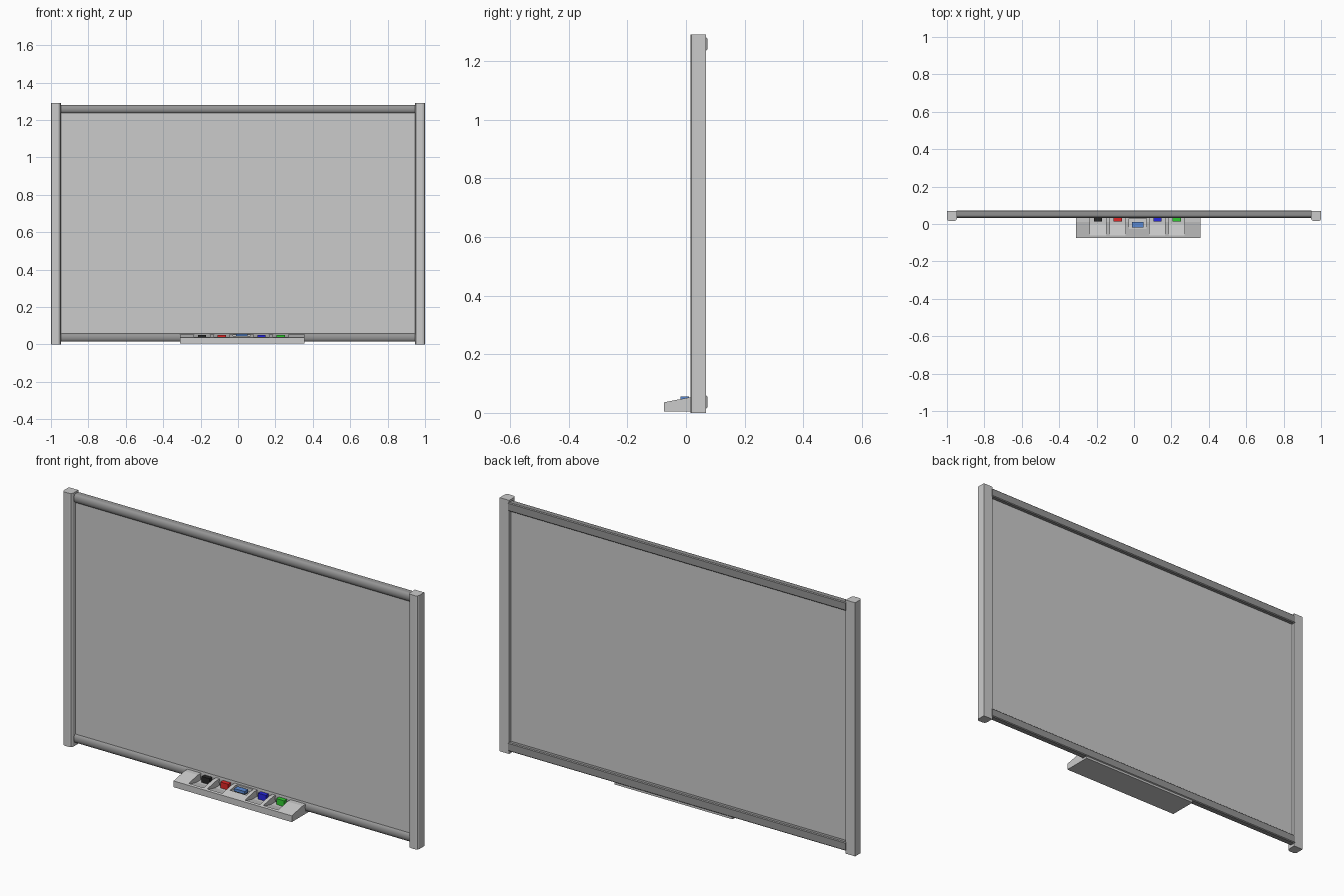
import bpy, bmesh, math
from mathutils import Vector

if "Cube" in bpy.data.objects:
    bpy.data.objects.remove(bpy.data.objects["Cube"])


def material(name, rgb):
    m = bpy.data.materials.new(name)
    m.diffuse_color = (*rgb, 1)
    m.use_nodes = True
    m.node_tree.nodes["Principled BSDF"].inputs["Base Color"].default_value = m.diffuse_color
    return m


def prism(name, pts, lo, hi, place, mat=None):
    """Extrude a 2D profile from lo to hi; place maps (u, v, t) to xyz."""
    bm = bmesh.new()
    face = bm.faces.new([bm.verts.new(place(u, v, lo)) for u, v in pts])
    moved = bmesh.ops.extrude_face_region(bm, geom=[face])["geom"]
    shift = Vector(place(0, 0, hi)) - Vector(place(0, 0, lo))
    bmesh.ops.translate(bm, vec=shift,
                        verts=[g for g in moved if isinstance(g, bmesh.types.BMVert)])
    bmesh.ops.recalc_face_normals(bm, faces=bm.faces)
    mesh = bpy.data.meshes.new(name)
    bm.to_mesh(mesh)
    bm.free()
    ob = bpy.data.objects.new(name, mesh)
    bpy.context.collection.objects.link(ob)
    if mat:
        mesh.materials.append(mat)
    return ob


def along_x(u, v, t):
    return (t, u, v)


def along_z(u, v, t):
    return (u, v, t)


def box(name, x, y, z, mat=None):
    return prism(name, [(y[0], z[0]), (y[1], z[0]), (y[1], z[1]), (y[0], z[1])],
                 x[0], x[1], along_x, mat)


def smooth(ob):
    bpy.ops.object.select_all(action='DESELECT')
    ob.select_set(True)
    bpy.context.view_layer.objects.active = ob
    bpy.ops.object.shade_smooth_by_angle(angle=math.radians(35))


dark = material("dark_grey", (0.3, 0.3, 0.3))
black = material("black", (0.02, 0.02, 0.02))
red = material("red", (0.75, 0.02, 0.02))
blue = material("blue", (0.02, 0.02, 0.75))
green = material("green", (0.03, 0.6, 0.03))
eraser_blue = material("eraser_blue", (0.1, 0.25, 0.65))

# writing surface
box("board_panel", (-0.955, 0.955), (0.045, 0.053), (0.04, 1.25))

# side posts with rounded-off front edges
for side, s in (("left", -1), ("right", 1)):
    pts = [(0.947, 0.069), (1.0, 0.069), (1.0, 0.027), (0.996, 0.019), (0.987, 0.015),
           (0.962, 0.015), (0.952, 0.019), (0.947, 0.027)]
    prism(side + "_post", [(s * x, y) for x, y in pts], 0, 1.29, along_z)

# top and bottom rails: flat back, bulging front
for name, z in (("bottom_rail", 0.037), ("top_rail", 1.258)):
    r = 0.022
    arc = [(0.047 - 0.014 * math.cos(a), z + r * math.sin(a))
           for a in (math.radians(-90 + 180 * i / 10) for i in range(11))]
    back = [(0.069, z + r), (0.073, z + r - 0.004), (0.073, z - r + 0.004), (0.069, z - r)]
    smooth(prism(name, arc + back, -0.95, 0.95, along_x, dark))

# pen tray with a sloping top and a foot under the rail
tray = prism("pen_tray", [(-0.075, 0.004), (0.069, 0.004), (0.069, 0.0155), (0.037, 0.0155),
                          (0.037, 0.053), (0.012, 0.053), (-0.075, 0.036)],
             -0.31, 0.355, along_x)

# tray pockets, four pens and the eraser
pen_pocket = [(-0.062, 0.08), (-0.062, 0.034), (0.0, 0.02), (0.045, 0.02), (0.045, 0.08)]
eraser_pocket = [(-0.026, 0.08), (-0.026, 0.04), (0.03, 0.036), (0.03, 0.08)]
slots = [(-0.192, "black", black), (-0.087, "red", red), (0.02, "eraser", None),
         (0.125, "blue", blue), (0.228, "green", green)]
for x, label, mat in slots:
    w = 0.042 if mat else 0.046
    cutter = prism(label + "_pocket_cutter", pen_pocket if mat else eraser_pocket,
                   x - w, x + w, along_x)
    cutter.hide_render = True
    cutter.hide_set(True)
    cut = tray.modifiers.new(label + "_pocket", 'BOOLEAN')
    cut.operation, cut.solver, cut.object = 'DIFFERENCE', 'EXACT', cutter
    if mat:
        box(label + "_pen", (x - 0.022, x + 0.022), (0.014, 0.036), (0.019, 0.05), mat)
    else:
        box("eraser_pad", (x - 0.028, x + 0.028), (-0.016, 0.012), (0.036, 0.045), black)
        box("eraser_grip", (x - 0.03, x + 0.03), (-0.018, 0.01), (0.044, 0.056), eraser_blue)
